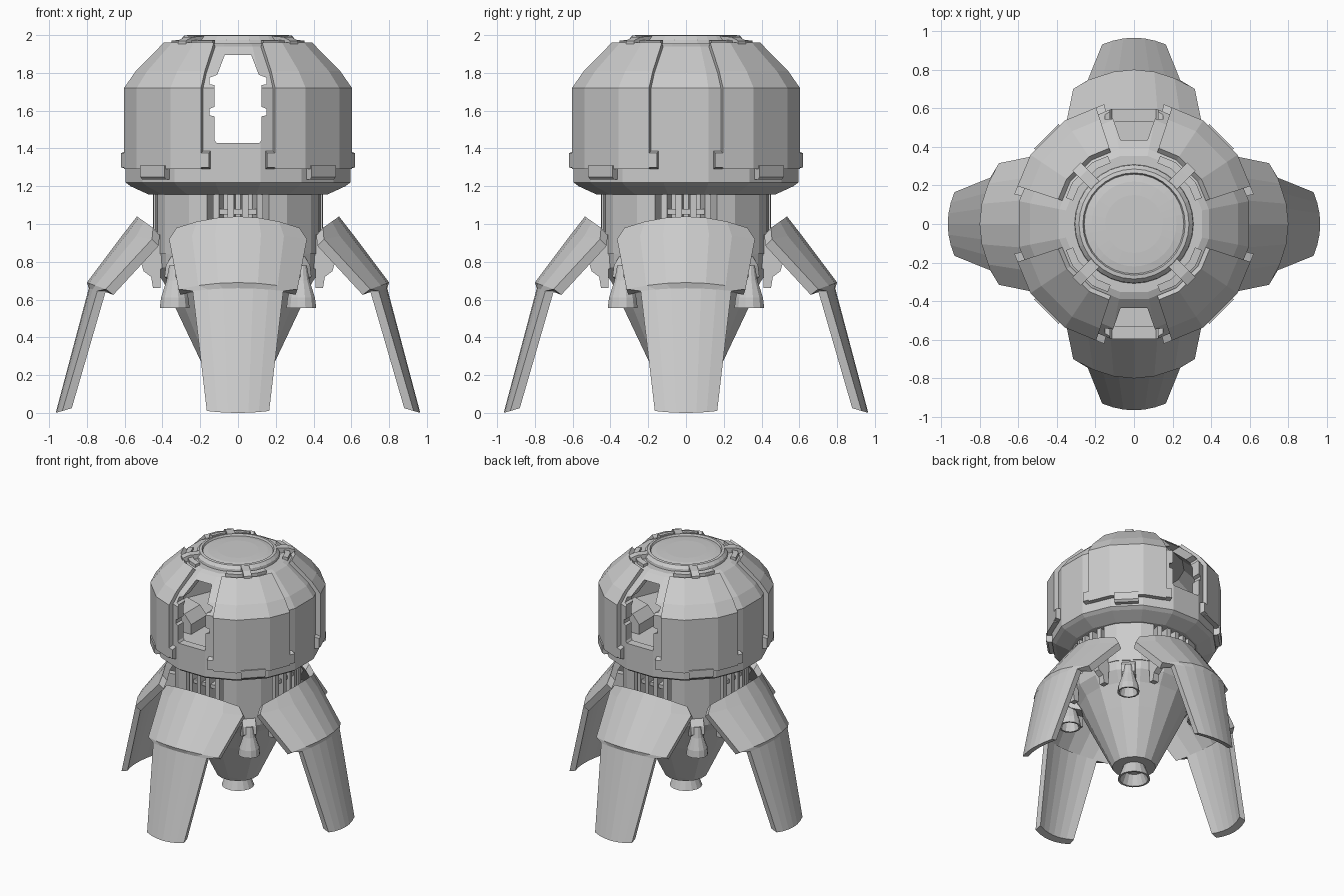
import bpy, bmesh
from math import sin, cos, radians, pi

if "Cube" in bpy.data.objects:
    bpy.data.objects.remove(bpy.data.objects["Cube"])

DIAG = (45, 135, 225, 315)
SIDES = (0, 90, 180, 270)


def make(name, verts, faces, turn=0):
    me = bpy.data.meshes.new(name)
    me.from_pydata(verts, [], faces)
    bm = bmesh.new()
    bm.from_mesh(me)
    bmesh.ops.recalc_face_normals(bm, faces=bm.faces)
    bm.to_mesh(me)
    bm.free()
    ob = bpy.data.objects.new(name, me)
    ob.rotation_euler.z = radians(turn)
    bpy.context.collection.objects.link(ob)
    return ob


def lathe(name, prof, n=16, phase=11.25, at=0, turn=0):
    """Capped solid of revolution from (r, z) points, moved out by 'at'."""
    v, f = [], []
    for r, z in prof:
        for i in range(n):
            a = radians(phase) + 2 * pi * i / n
            v.append((at + r * cos(a), r * sin(a), z))
    for j in range(len(prof) - 1):
        for i in range(n):
            k = (i + 1) % n
            f.append((j * n + i, j * n + k, j * n + n + k, j * n + n + i))
    f.append(tuple(range(n)))
    f.append(tuple(range(len(v) - n, len(v))))
    return make(name, v, f, turn)


def prism(name, pts, width, offset=0, turn=0):
    """Extrude an (x, z) outline along y."""
    n = len(pts)
    v = [(x, offset + s * width / 2, z) for s in (-1, 1) for x, z in pts]
    f = [tuple(range(n)), tuple(range(n, 2 * n))]
    f += [(i, (i + 1) % n, n + (i + 1) % n, n + i) for i in range(n)]
    return make(name, v, f, turn)


def rect(x0, x1, z0, z1):
    return [(x0, z0), (x1, z0), (x1, z1), (x0, z1)]


def shell(name, outer, inner, turn=0):
    """Closed slab between two equal grids of points."""
    R, C = len(outer), len(outer[0])
    v = [p for g in (outer, inner) for row in g for p in row]
    o, m = (lambda r, c: r * C + c), R * C
    f = []
    for r in range(R - 1):
        for c in range(C - 1):
            q = (o(r, c), o(r, c + 1), o(r + 1, c + 1), o(r + 1, c))
            f += [q, tuple(i + m for i in q)]
        for c in (0, C - 1):
            a, b = o(r, c), o(r + 1, c)
            f.append((a, b, b + m, a + m))
    for c in range(C - 1):
        for r in (0, R - 1):
            a, b = o(r, c), o(r, c + 1)
            f.append((a, b, b + m, a + m))
    return make(name, v, f, turn)


def sector(name, prof, inner, angles, turn):
    """Curved plate following the 16-sided hull; angles measured from its middle."""
    def grid(p):
        rows = []
        for r, z in p:
            row = []
            for a in angles:
                off = (a + 11.25) % 22.5 - 11.25
                rr = r * cos(radians(11.25)) / cos(radians(off))
                row.append((rr * cos(radians(a)), rr * sin(radians(a)), z))
            rows.append(row)
        return rows
    return shell(name, grid(prof), grid(inner), turn)


# Cabin hull, hollowed and cut through front to back by the hatches
cabin = lathe("cabin_hull", [(.48, 1.155), (.58, 1.2), (.607, 1.22), (.607, 1.72),
                             (.55, 1.80), (.395, 1.94), (.36, 1.955), (.30, 1.955)])
cavity = lathe("cabin_cavity", [(.54, 1.42), (.54, 1.7), (.49, 1.78), (.37, 1.885)])
half = [(.115, 1.43), (.125, 1.445), (.125, 1.57), (.15, 1.575), (.15, 1.61), (.125, 1.62),
        (.125, 1.735), (.15, 1.74), (.15, 1.775), (.11, 1.79), (.07, 1.895)]
hatch = prism("hatch_cutter", half + [(-x, z) for x, z in reversed(half)], 3)
for cutter in (cavity, hatch):
    cutter.hide_render = True
    mod = cabin.modifiers.new("cut", 'BOOLEAN')
    mod.operation, mod.object, mod.solver = 'DIFFERENCE', cutter, 'EXACT'
dg = bpy.context.evaluated_depsgraph_get()
cut_mesh = bpy.data.meshes.new_from_object(cabin.evaluated_get(dg))
cabin.modifiers.clear()
cabin.data = cut_mesh
for cutter in (cavity, hatch):
    bpy.data.objects.remove(cutter)

# Consoles inside the cabin, beside each hatch
console = [(.14, 1.41), (.32, 1.41), (.32, 1.6), (.2, 1.57), (.14, 1.5)]
for s in (-1, 1):
    for t in (0, 180):
        prism("cabin_console", console, .2, s * .3, t)

# Top cap with raised rim
lathe("roof_cap", [(.31, 1.94), (.305, 1.975), (.285, 1.997), (.265, 2.0), (.258, 1.985),
                   (.22, 1.992), (.15, 1.996)], 32, 0)

# Armour plates with corner tabs, lower latch, roof rail and clip
plate = [(.645, 1.29), (.645, 1.72), (.578, 1.81), (.42, 1.96)]
back = [(.60, 1.29), (.60, 1.715), (.54, 1.79), (.39, 1.93)]
for t in DIAG:
    sector("armour_plate", plate, back, (-27, -11.25, 11.25, 27), t)
    for s in (-1, 1):
        sector("plate_corner_tab", [(.645, 1.30), (.645, 1.375)], [(.60, 1.29), (.60, 1.39)],
               (s * 26.9, s * 31), t)
    sector("plate_latch", [(.64, 1.235), (.655, 1.25), (.655, 1.31)],
           [(.59, 1.235), (.59, 1.25), (.59, 1.31)], (-8, 8), t)
    sector("roof_rail", [(.385, 1.94), (.385, 1.97)], [(.345, 1.94), (.345, 1.975)],
           (-24, -11.25, 11.25, 24), t)
    prism("roof_clip", [(.28, 1.95), (.42, 1.94), (.42, 1.97), (.37, 1.99), (.28, 1.995)], .06, 0, t)

# Engine section with tapered underside
lathe("engine_hull", [(.36, 1.2), (.36, .87), (.46, .85), (.455, .77), (.40, .69), (.325, .53),
                      (.175, .22), (.16, .19), (.12, .19)])
for t in DIAG:
    sector("engine_side_block", [(.465, .84), (.465, 1.18)], [(.34, .84), (.34, 1.18)],
           (-24, -11.25, 11.25, 24), t)
for t in SIDES:
    for a in (-15, -5, 5, 15):
        prism("engine_rib", rect(.34, .45, .84, 1.18), .035, 0, t + a)
    prism("engine_cross_bar", rect(.35, .43, 1.05, 1.08), .2, 0, t)

# Main nozzle and four small thrusters
lathe("main_nozzle", [(.075, .22), (.085, .18), (.12, .09), (.105, .09), (.07, .17)], 16)
for t in DIAG:
    lathe("thruster_nozzle", [(.03, .78), (.045, .70), (.075, .61), (.082, .555), (.069, .555),
                              (.04, .66)], 12, 0, .474, t)
    prism("thruster_mount", [(.36, .66), (.46, .69), (.50, .72), (.49, .78), (.44, .84), (.36, .84)],
          .1, 0, t)

# Legs: centre (r, z), edge (half width, r, z), wall offset (r, z)
LEG = [(.535, 1.04, .325, .45, .98, .035, .04),
       (.605, .95, .365, .455, .92, .035, .035),
       (.80, .69, .315, .70, .655, .04, .03),
       (.79, .66, .24, .745, .645, .045, .0),
       (.965, .01, .165, .93, .02, .05, -.005)]
STEPS = [i / 3 for i in range(-3, 4)]
outer, inner = [], []
for rc, zc, w, re, ze, dr, dz in LEG:
    row = [(rc + (re - rc) * t * t, w * t, zc + (ze - zc) * t * t) for t in STEPS]
    outer.append(row)
    inner.append([(x - dr, y * .97, max(z - dz, 0)) for x, y, z in row])
# shallow bevel on the foot
outer[-1] = [(x, y, max(z - .01, 0)) for x, y, z in outer[-1]]
bracket = [(.34, .95), (.56, .93), (.59, .87), (.52, .82), (.50, .75), (.46, .72), (.45, .66),
           (.41, .66), (.41, .76), (.34, .8)]
for t in SIDES:
    shell("landing_leg", outer, inner, t)
    for s in (-1, 1):
        prism("leg_bracket", bracket, .05, s * .17, t)
